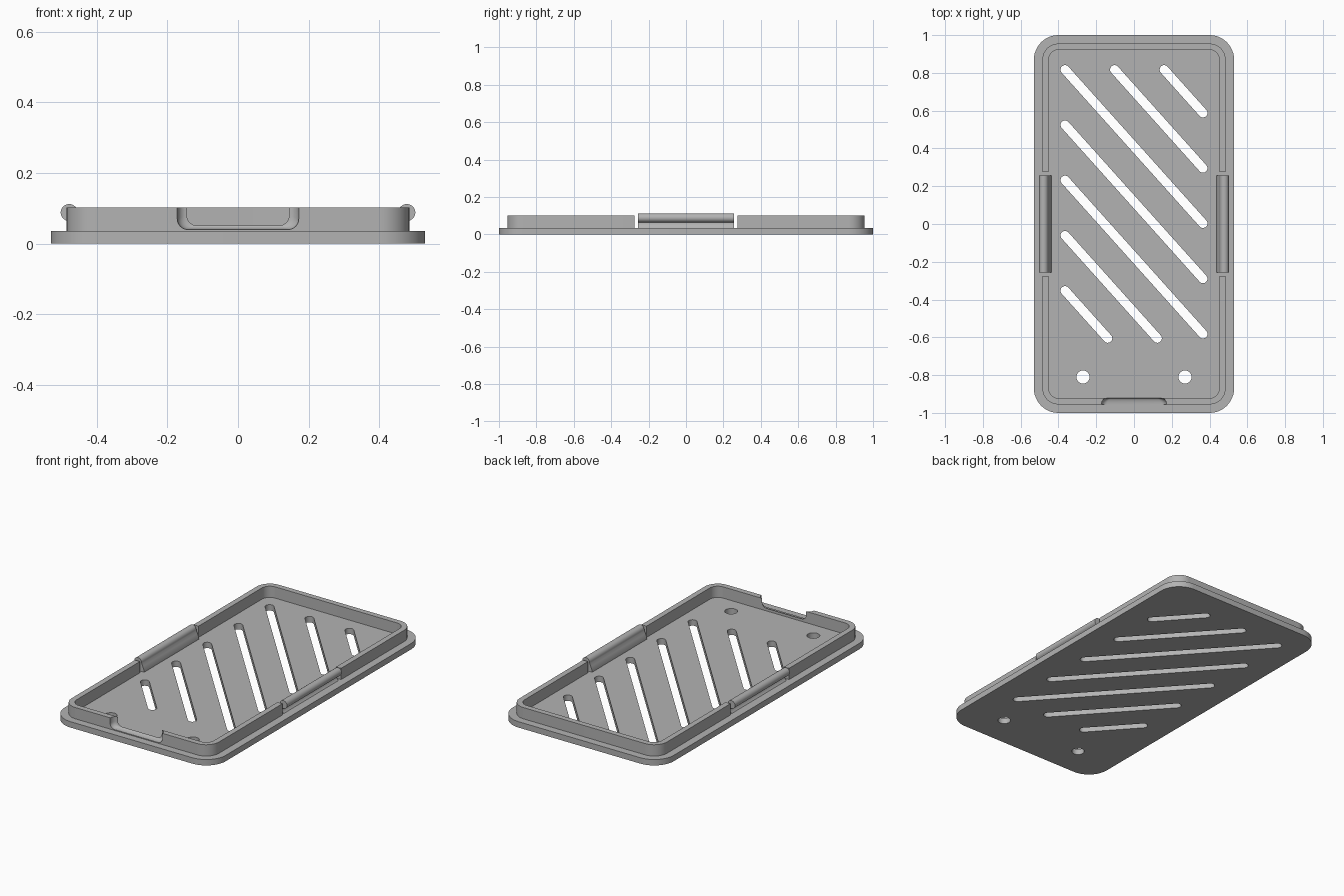
import bpy, bmesh
from math import cos, sin, pi, atan2, sqrt, radians

cube = bpy.data.objects.get("Cube")
if cube:
    bpy.data.objects.remove(cube, do_unlink=True)

grey = bpy.data.materials.new("plain grey")
grey.use_nodes = True
grey.diffuse_color = (0.45, 0.45, 0.45, 1)
grey.node_tree.nodes["Principled BSDF"].inputs["Base Color"].default_value = grey.diffuse_color

PLATE_TOP, RIM_TOP = 0.035, 0.102
HALF_X, HALF_Y, CORNER = 0.53, 1.0, 0.13


def arc(cx, cy, r, start, end, n=12):
    return [(cx + r * cos(start + (end - start) * i / n),
             cy + r * sin(start + (end - start) * i / n)) for i in range(n + 1)]


def rounded_outline(inset):
    x, y, r = HALF_X - CORNER, HALF_Y - CORNER, CORNER - inset
    pts = []
    for i, (sx, sy) in enumerate([(1, 1), (-1, 1), (-1, -1), (1, -1)]):
        pts += arc(sx * x, sy * y, r, i * pi / 2, (i + 1) * pi / 2)
    return pts


def slot_outline(x1, y1, x2, y2, r):
    a = atan2(y2 - y1, x2 - x1)
    return arc(x2, y2, r, a - pi / 2, a + pi / 2) + arc(x1, y1, r, a + pi / 2, a + 3 * pi / 2)


def finish(obj, smooth=True):
    obj.data.materials.clear()
    obj.data.materials.append(grey)
    bpy.ops.object.select_all(action="DESELECT")
    obj.select_set(True)
    bpy.context.view_layer.objects.active = obj
    if smooth:
        bpy.ops.object.shade_smooth_by_angle(angle=radians(30))


def extrude_outlines(name, outlines, z0, z1):
    """Solid from closed outlines; inner outlines become holes."""
    curve = bpy.data.curves.new(name, "CURVE")
    curve.dimensions = "2D"
    curve.fill_mode = "BOTH"
    curve.extrude = (z1 - z0) / 2
    for pts in outlines:
        sp = curve.splines.new("POLY")
        sp.points.add(len(pts) - 1)
        for p, (x, y) in zip(sp.points, pts):
            p.co = (x, y, 0, 1)
        sp.use_cyclic_u = True
    obj = bpy.data.objects.new(name, curve)
    bpy.context.collection.objects.link(obj)
    bpy.ops.object.select_all(action="DESELECT")
    obj.select_set(True)
    bpy.context.view_layer.objects.active = obj
    bpy.ops.object.convert(target="MESH")
    obj = bpy.context.view_layer.objects.active
    bm = bmesh.new()
    bm.from_mesh(obj.data)
    for v in bm.verts:
        v.co.z += (z0 + z1) / 2
    bmesh.ops.remove_doubles(bm, verts=bm.verts, dist=1e-5)
    bmesh.ops.recalc_face_normals(bm, faces=bm.faces)
    bm.to_mesh(obj.data)
    bm.free()
    return obj


def loft(name, sections):
    """Capped skin through equal-length rings of 3D points."""
    bm = bmesh.new()
    rings = [[bm.verts.new(p) for p in s] for s in sections]
    n = len(rings[0])
    for a, b in zip(rings, rings[1:]):
        for i in range(n):
            bm.faces.new((a[i], a[(i + 1) % n], b[(i + 1) % n], b[i]))
    bm.faces.new(rings[0])
    bm.faces.new(rings[-1])
    bmesh.ops.recalc_face_normals(bm, faces=bm.faces)
    mesh = bpy.data.meshes.new(name)
    bm.to_mesh(mesh)
    bm.free()
    obj = bpy.data.objects.new(name, mesh)
    bpy.context.collection.objects.link(obj)
    return obj


def cut(obj, cutter):
    mod = obj.modifiers.new("cut", "BOOLEAN")
    mod.operation = "DIFFERENCE"
    mod.solver = "EXACT"
    mod.object = cutter
    bpy.ops.object.select_all(action="DESELECT")
    bpy.context.view_layer.objects.active = obj
    obj.select_set(True)
    bpy.ops.object.modifier_apply(modifier=mod.name)
    bpy.data.objects.remove(cutter, do_unlink=True)


# Base plate with diagonal vent slots and two screw holes
outlines = [rounded_outline(0)]
EDGE, HIGH, LOW, SLOPE = 0.365, 0.817, -0.605, 1.115
for k in range(-4, 3):
    y_left = HIGH + k * 0.2925
    x1 = -EDGE + max(0, y_left - HIGH) / SLOPE
    x2 = min(EDGE, -EDGE + (y_left - LOW) / SLOPE)
    outlines.append(slot_outline(x1, min(HIGH, y_left),
                                 x2, y_left - SLOPE * (x2 + EDGE), 0.024))
for side in (-1, 1):
    outlines.append(arc(side * 0.27, -0.81, 0.035, 0, 2 * pi, 32)[:-1])
finish(extrude_outlines("base_plate", outlines, 0, PLATE_TOP))

# Raised rim, open at both sides for the clips
rim = extrude_outlines("rim", [rounded_outline(0.045), rounded_outline(0.078)],
                       PLATE_TOP - 0.004, RIM_TOP)
gap = [(-0.7, -0.275), (0.7, -0.275), (0.7, 0.275), (-0.7, 0.275)]
cut(rim, extrude_outlines("gap_cutter", [gap], 0, 0.2))


# Scooped finger notch in the front rim
def notch_section(y, shrink):
    w, z, r = 0.172 - shrink, 0.04 + shrink * 0.4, 0.03
    pts = [(-w, 0.2)] + arc(-w + r, z + r, r, pi, 1.5 * pi, 8)
    pts += arc(w - r, z + r, r, 1.5 * pi, 2 * pi, 8) + [(w, 0.2)]
    return [(x, y, h) for x, h in pts]


sections = [notch_section(-1.0, 0)]
for i in range(9):
    t = sin(i / 8 * pi / 2)
    sections.append(notch_section(-0.955 + 0.033 * t, 0.027 * (1 - sqrt(max(0, 1 - t * t)))))
sections.append(notch_section(-0.88, 0.027))
cut(rim, loft("notch_cutter", sections))
finish(rim)

# Snap clips: a leaning tab with a rounded bead on its top
profile = [(0.437, PLATE_TOP - 0.004), (0.439, 0.05), (0.446, 0.067), (0.453, 0.082)]
profile += arc(0.478, 0.088, 0.024, pi, -0.65 * pi, 24)
profile += [(0.468, 0.058), (0.470, 0.048), (0.476, 0.04), (0.484, PLATE_TOP - 0.004)]
for side, label in ((1, "left"), (-1, "right")):
    clip = loft(label + "_clip", [[(side * x, y, z) for x, z in profile]
                                  for y in (-0.257, 0.257)])
    finish(clip)
